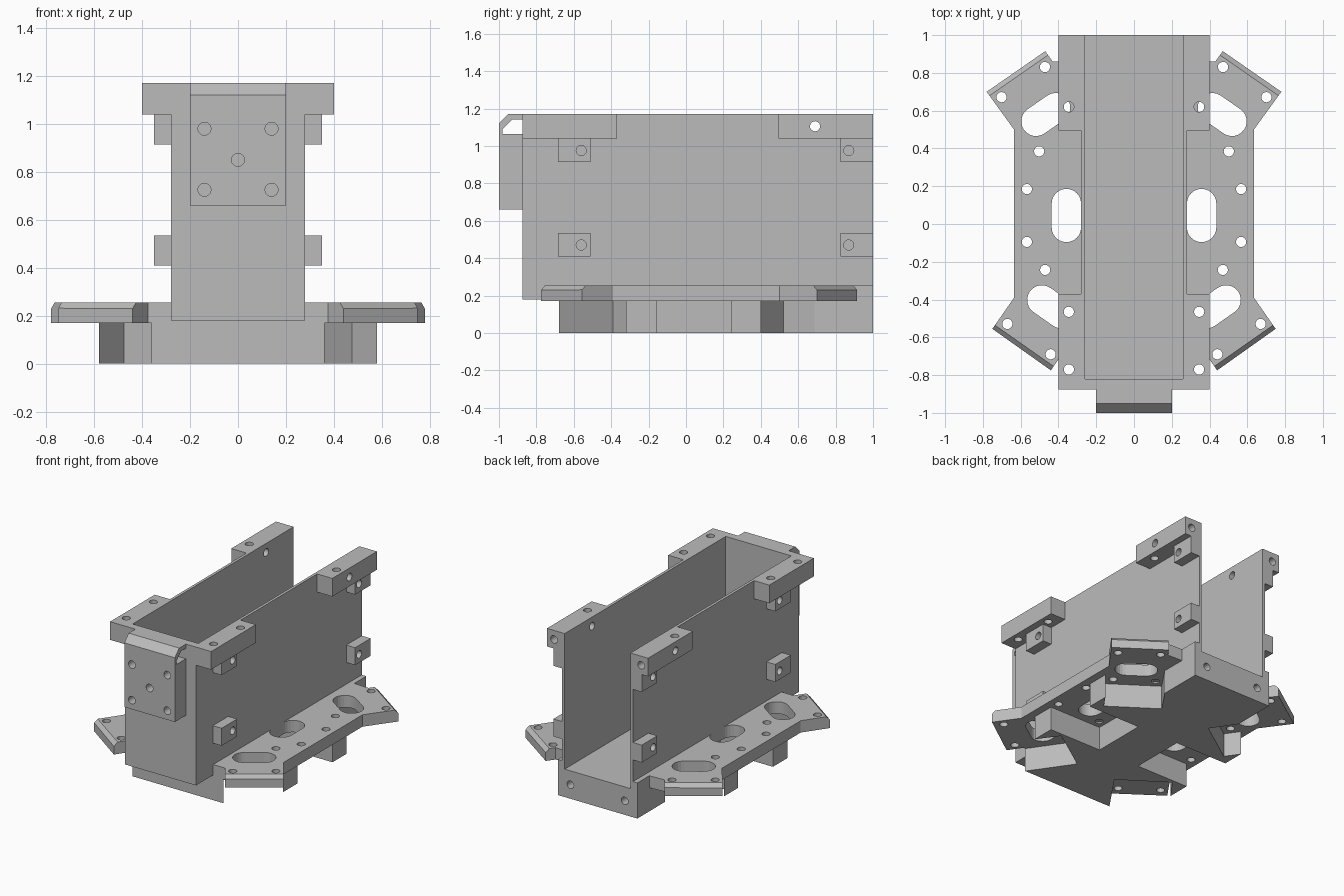
import bpy, bmesh
from math import cos, sin, pi, atan2
from mathutils import Matrix, Vector

old = bpy.data.objects.get("Cube")
if old:
    bpy.data.objects.remove(old, do_unlink=True)

grey = bpy.data.materials.new("printed_grey")
grey.use_nodes = True
grey.diffuse_color = (0.5, 0.5, 0.5, 1)
grey.node_tree.nodes["Principled BSDF"].inputs["Base Color"].default_value = (0.5, 0.5, 0.5, 1)

HOLE = 0.027
TOP = 1.17


def prism(bm, pts, lo, hi, axis="z", mtx=Matrix()):
    """Extrude a 2D outline along an axis."""
    def place(a, b, h):
        p = {"x": (h, a, b), "y": (a, h, b), "z": (a, b, h)}[axis]
        return bm.verts.new(mtx @ Vector(p))
    low = [place(a, b, lo) for a, b in pts]
    high = [place(a, b, hi) for a, b in pts]
    bm.faces.new(low)
    bm.faces.new(high)
    n = len(pts)
    for i in range(n):
        j = (i + 1) % n
        bm.faces.new((low[i], low[j], high[j], high[i]))


def rect(a0, a1, b0, b1):
    return [(a0, b0), (a1, b0), (a1, b1), (a0, b1)]


def circle(a, b, r=HOLE, n=24):
    return [(a + r * cos(2 * pi * i / n), b + r * sin(2 * pi * i / n)) for i in range(n)]


def stadium(a, r, half, n=12):
    """Rounded slot lying along the second axis."""
    up = [(a + r * cos(pi * i / n), half + r * sin(pi * i / n)) for i in range(n + 1)]
    return up + [(2 * a - x, -y) for x, y in up]


def mirrored(half):
    return half + [(-x, y) for x, y in reversed(half)]


def make(name, bm):
    bmesh.ops.recalc_face_normals(bm, faces=bm.faces)
    me = bpy.data.meshes.new(name)
    bm.to_mesh(me)
    bm.free()
    me.materials.append(grey)
    ob = bpy.data.objects.new(name, me)
    bpy.context.scene.collection.objects.link(ob)
    return ob


def part(name, solids, cuts=()):
    """Build a part from prisms and drill or trim it with other prisms."""
    bm = bmesh.new()
    for s in solids:
        prism(bm, *s)
    ob = make(name, bm)
    if cuts:
        bm = bmesh.new()
        for c in cuts:
            prism(bm, *c)
        cutter = make(name + "_cutter", bm)
        cutter.hide_render = True
        mod = ob.modifiers.new("cut", "BOOLEAN")
        mod.operation, mod.solver, mod.object = "DIFFERENCE", "EXACT", cutter
        dg = bpy.context.evaluated_depsgraph_get()
        me = bpy.data.meshes.new_from_object(ob.evaluated_get(dg))
        ob.modifiers.clear()
        ob.data = me
        bpy.data.objects.remove(cutter, do_unlink=True)
    return ob


# Lower body with six motor pockets
foot = [(0.36, -0.68), (0.16, -0.39), (0.475, -0.175), (0.58, -0.32), (0.58, -0.155),
        (0.165, -0.155), (0.165, 0.24), (0.58, 0.24), (0.58, 0.40), (0.513, 0.304),
        (0.20, 0.52), (0.315, 0.69), (0.315, 1)]
part("lower_body", [(mirrored(foot), 0, 0.17)],
     [(circle(s * 0.215, 0.1), 0.88, 1.1, "y") for s in (-1, 1)])

# Mounting plate with angled arms, slots, screw holes and chamfered arm ends
outline = [(0.36, -0.68), (0.375, -0.68), (0.44, -0.775), (0.75, -0.555), (0.635, -0.39),
           (0.635, 0.5), (0.78, 0.70), (0.47, 0.915), (0.43, 0.86), (0.315, 0.865), (0.315, 1)]
cuts = [(rect(-0.265, 0.265, -0.83, 1.1), 0.19, 0.4)]
mounts = [((0.595, -0.665), (0.575, -0.82)), ((0.635, 0.045), (1, 0)), ((0.625, 0.807), (0.57, 0.82))]
for side in (-1, 1):
    for (cx, cy), (dx, dy) in mounts:
        m = Matrix.Translation((side * cx, cy, 0)) @ Matrix.Rotation(atan2(dy, side * dx), 4, "Z")
        cuts.append((stadium(-0.277, 0.078, 0.063), 0.1, 0.4, "z", m))
        for a in (-0.068, -0.417):
            for b in (-0.14, 0.14):
                # holes under the channel stay blind
                x = (m @ Vector((a, b, 0))).x
                cuts.append((circle(a, b), 0.1, 0.4 if abs(x) > 0.3 else 0.185, "z", m))
        if dy:
            cuts.append(([(-0.035, 0.265), (0.01, 0.22), (0.03, 0.265)], -0.25, 0.25, "y", m))
part("mounting_plate", [(mirrored(outline), 0.17, 0.255)], cuts)

# Channel: floor and U-shaped wall, open at the back and top
part("channel_floor", [(rect(-0.27, 0.27, -0.86, 1), 0.18, 0.2)])
wall = [(0.28, -0.875), (0.28, 1), (0.26, 1), (0.26, -0.82)]
part("channel_wall", [(mirrored(wall), 0.18, TOP)],
     [(circle(0.69, 1.105), s * 0.3 - 0.1, s * 0.3 + 0.1, "x") for s in (-1, 1)])

# Top flanges and side tabs, on both sides
for side, label in ((1, "left"), (-1, "right")):
    def span(a, b):
        return sorted((side * a, side * b))
    x0, x1 = span(0.28, 0.4)
    hx = side * 0.345
    part(label + "_front_flange", [(rect(x0, x1, -0.875, -0.37), 1.04, TOP)],
         [(circle(hx, y), 0.9, 1.3) for y in (-0.77, -0.465)])
    part(label + "_back_flange", [(rect(x0, x1, 0.495, 1), 1.04, TOP)],
         [(circle(hx, 0.62), 0.9, 1.3),
          (circle(0.69, 1.105), *span(0.2, 0.5), "x"),
          (circle(hx, 1.105), 0.88, 1.1, "y")])
    for z, level in ((0.41, "lower"), (0.915, "upper")):
        for y, end, hy in ((-0.685, "front", -0.56), (0.825, "back", 0.87)):
            part(f"{label}_{end}_{level}_tab",
                 [(rect(y, y + 0.175, z, z + 0.125), *span(0.28, 0.35), "x")],
                 [(circle(hy, z + 0.06), *span(0.29, 0.5), "x")])

# Front bracket with a chamfered top and a cable passage through it
bracket = [(-0.875, 0.66), (-1, 0.66), (-1, 1.12), (-0.95, TOP), (-0.875, TOP)]
passage = [(-0.87, 1.065), (-0.98, 1.065), (-0.98, 1.09), (-0.93, 1.14), (-0.87, 1.14)]
spots = [(-0.14, 0.98), (0.14, 0.98), (0, 0.85), (-0.14, 0.725), (0.14, 0.725)]
part("front_bracket", [(bracket, -0.2, 0.2, "x")],
     [(passage, -0.3, 0.3, "x")] + [(circle(a, b), -1.1, -0.89, "y") for a, b in spots])
